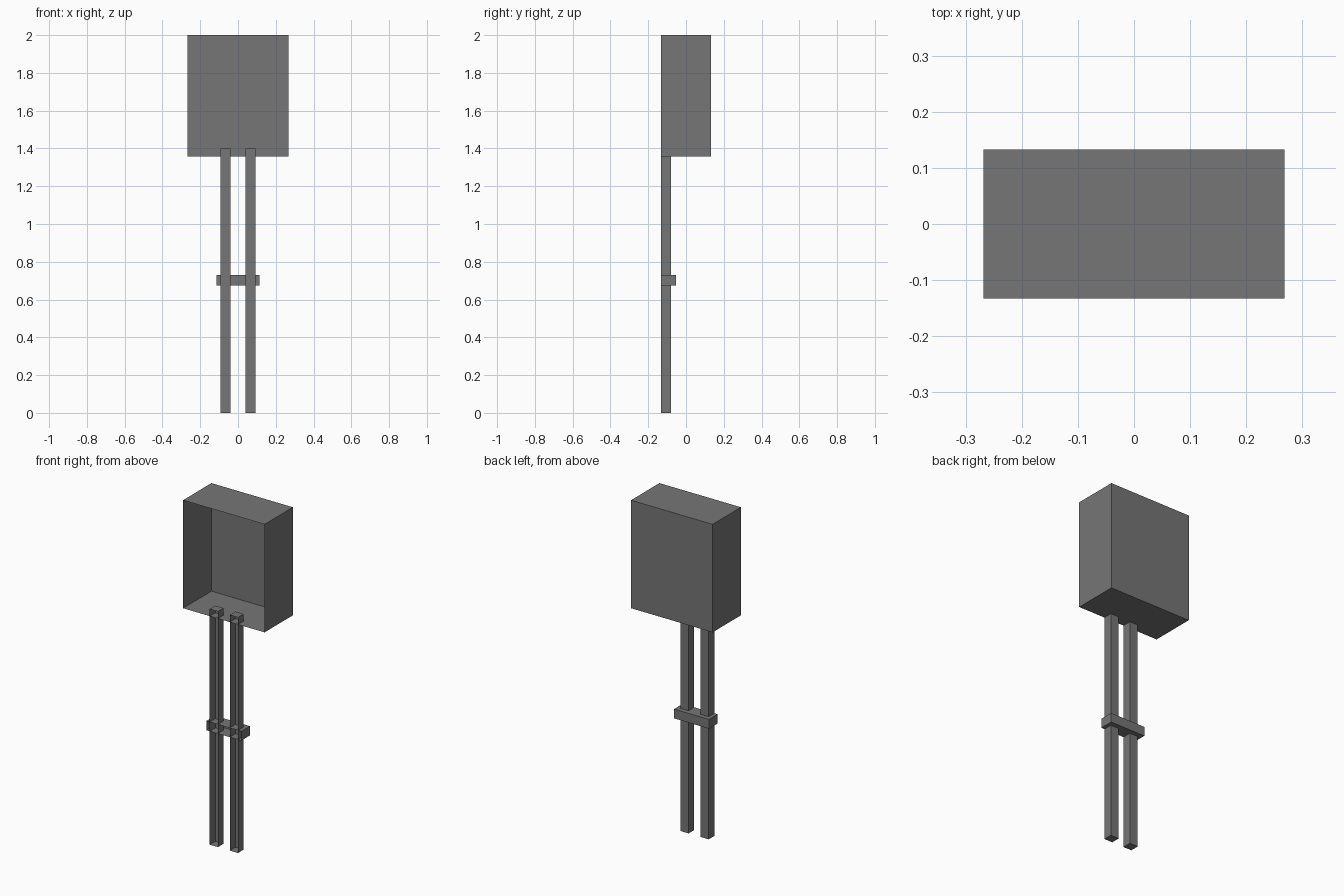
import bpy, bmesh
from mathutils import Vector

if "Cube" in bpy.data.objects:
    bpy.data.objects.remove(bpy.data.objects["Cube"])

FRONT = -0.133  # shared plane where every shell is open

# Dark grey finish for all parts
dark = bpy.data.materials.new("dark_grey")
dark.diffuse_color = (0.18, 0.18, 0.18, 1)
dark.use_nodes = True
dark.node_tree.nodes["Principled BSDF"].inputs["Base Color"].default_value = dark.diffuse_color


def open_box(name, x, y_back, z):
    """Thin box shell with its front (-y) face left open."""
    lo, hi = Vector((x[0], FRONT, z[0])), Vector((x[1], y_back, z[1]))
    size, centre = hi - lo, (lo + hi) / 2
    bm = bmesh.new()
    bmesh.ops.create_cube(bm, size=1)
    for v in bm.verts:
        v.co = Vector(a * b for a, b in zip(v.co, size)) + centre
    bm.normal_update()
    front = [f for f in bm.faces if f.normal.y < -0.9]
    bmesh.ops.delete(bm, geom=front, context='FACES')
    mesh = bpy.data.meshes.new(name)
    bm.to_mesh(mesh)
    bm.free()
    mesh.materials.append(dark)
    obj = bpy.data.objects.new(name, mesh)
    bpy.context.collection.objects.link(obj)
    return obj


# Open cabinet on top
open_box("cabinet", (-0.268, 0.268), 0.133, (1.358, 2.0))

# Two hollow posts, poking slightly through the cabinet floor
for side, x in (("left", (-0.093, -0.039)), ("right", (0.039, 0.093))):
    open_box(side + "_post", x, -0.08, (0.0, 1.40))

# Crossbar tying the posts together
open_box("crossbar", (-0.115, 0.115), -0.052, (0.674, 0.729))
